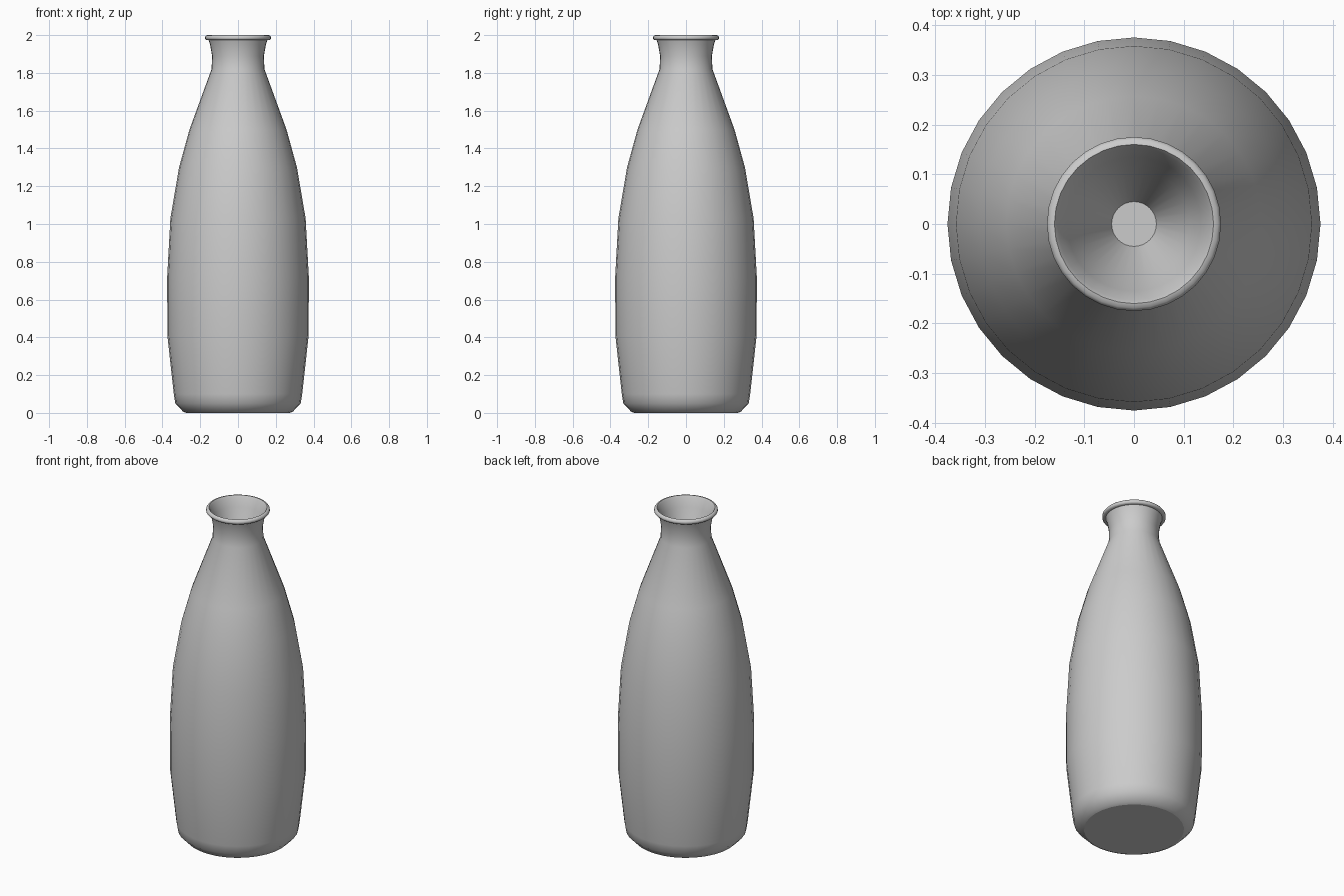
import bpy, bmesh, math

if "Cube" in bpy.data.objects:
    bpy.data.objects.remove(bpy.data.objects["Cube"])

SIDES = 32

# Half profile (radius, height): base, body, shoulder, neck, rolled lip, inner funnel
PROFILE = [
    (0.275, 0.0), (0.292, 0.008), (0.332, 0.05), (0.340, 0.10),
    (0.374, 0.41), (0.375, 0.72), (0.358, 1.03), (0.312, 1.30),
    (0.257, 1.50), (0.140, 1.82), (0.137, 1.89), (0.148, 1.95),
    (0.156, 1.974), (0.169, 1.974), (0.175, 1.981), (0.175, 1.990),
    (0.169, 1.998), (0.160, 2.0), (0.153, 1.99), (0.135, 1.94),
    (0.112, 1.88), (0.045, 1.72),
]


def lathe(name, profile, sides):
    bm = bmesh.new()
    rings = []
    for r, z in profile:
        rings.append([bm.verts.new((r * math.cos(2 * math.pi * i / sides),
                                    r * math.sin(2 * math.pi * i / sides), z))
                      for i in range(sides)])
    for a, b in zip(rings, rings[1:]):
        for i in range(sides):
            j = (i + 1) % sides
            bm.faces.new((a[i], a[j], b[j], b[i]))
    # Base and funnel floor
    bm.faces.new(rings[0][::-1])
    bm.faces.new(rings[-1])
    bmesh.ops.recalc_face_normals(bm, faces=bm.faces)
    mesh = bpy.data.meshes.new(name)
    bm.to_mesh(mesh)
    bm.free()
    obj = bpy.data.objects.new(name, mesh)
    bpy.context.collection.objects.link(obj)
    return obj


bottle = lathe("bottle", PROFILE, SIDES)
bpy.context.view_layer.objects.active = bottle
bottle.select_set(True)
bpy.ops.object.shade_smooth_by_angle(angle=math.radians(50))
# Crisp edge around the flat base
for e in bottle.data.edges:
    if all(bottle.data.vertices[v].co.z < 0.001 for v in e.vertices):
        e.use_edge_sharp = True
